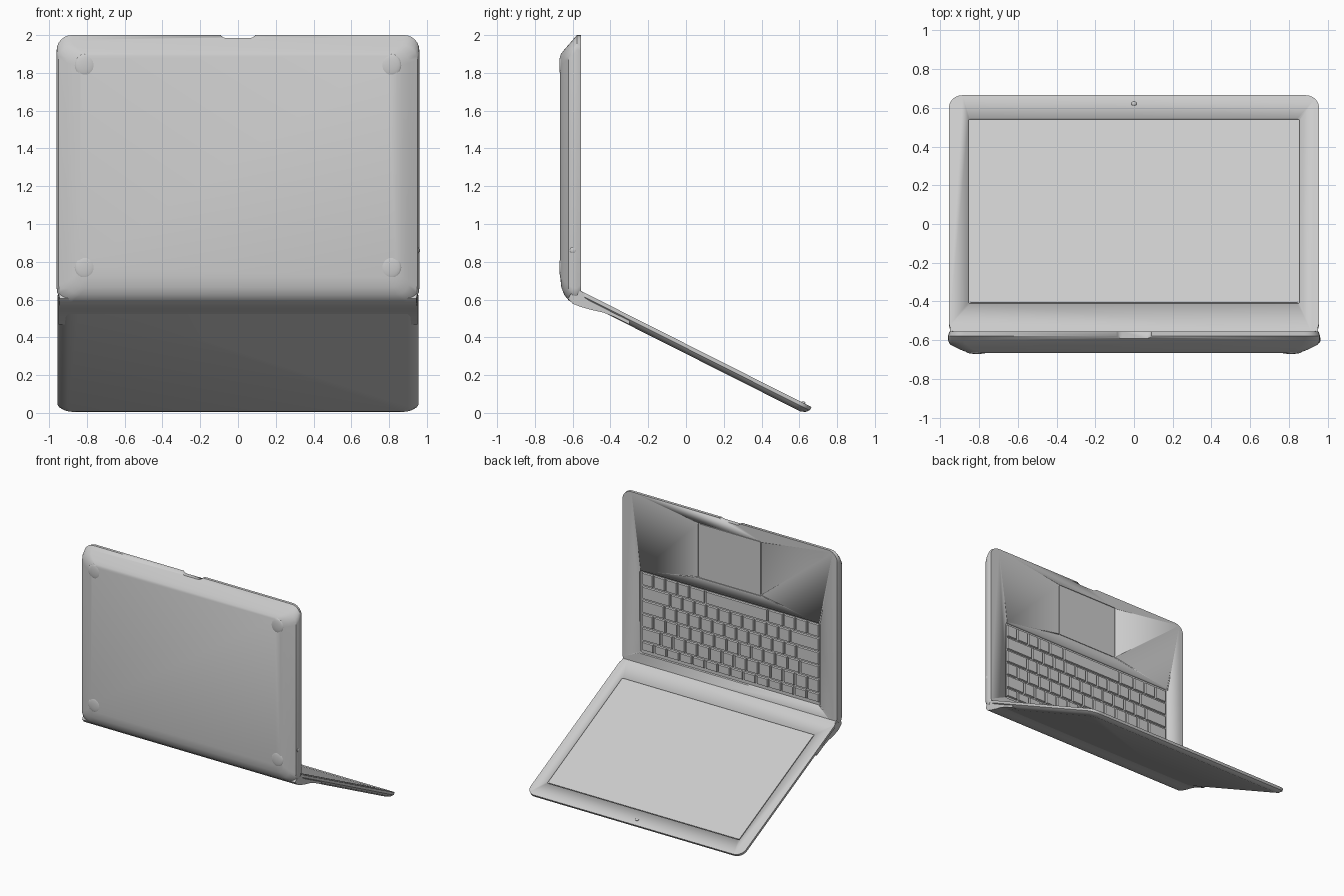
import bpy, bmesh, math
from mathutils import Matrix, Vector

if "Cube" in bpy.data.objects:
    bpy.data.objects.remove(bpy.data.objects["Cube"])

S, C = 0.450, 0.893      # slope of the tilted screen half
# local (across, along, height) -> world for the upright base and the tilted screen
BASE = lambda a, b, w: Vector((a, w, b))
LID = lambda a, b, w: Vector((a, -0.555 + b * C + w * S, 0.645 - b * S + w * C))


def finish(name, bm, angle=30):
    bmesh.ops.recalc_face_normals(bm, faces=bm.faces)
    me = bpy.data.meshes.new(name)
    bm.to_mesh(me)
    bm.free()
    ob = bpy.data.objects.new(name, me)
    bpy.context.collection.objects.link(ob)
    bpy.ops.object.select_all(action='DESELECT')
    ob.select_set(True)
    bpy.context.view_layer.objects.active = ob
    bpy.ops.object.shade_smooth_by_angle(angle=math.radians(angle))
    return ob


def rounded(x0, x1, b0, b1, r, n=6):
    pts = []
    corners = [(x1 - r, b1 - r), (x0 + r, b1 - r), (x0 + r, b0 + r), (x1 - r, b0 + r)]
    for k, (cx, cb) in enumerate(corners):
        for i in range(n + 1):
            t = math.radians(90 * k + 90 * i / n)
            pts.append((cx + r * math.cos(t), cb + r * math.sin(t)))
    return pts


def add_loft(bm, frame, rings):
    """rings: (height, x0, x1, b0, b1, corner radius)"""
    loops = [[bm.verts.new(frame(a, b, w)) for a, b in rounded(*r)] for w, *r in rings]
    n = len(loops[0])
    for lo, hi in zip(loops, loops[1:]):
        for i in range(n):
            bm.faces.new((lo[i], lo[(i + 1) % n], hi[(i + 1) % n], hi[i]))
    bm.faces.new(loops[0])
    bm.faces.new(loops[-1])


def loft(name, frame, rings):
    bm = bmesh.new()
    add_loft(bm, frame, rings)
    return finish(name, bm)


def cut(ob, frame, w0, w1, *rect):
    cutter = loft("cutter", frame, [(w0, *rect), (w1, *rect)])
    cutter.hide_render = True
    mod = ob.modifiers.new("cut", 'BOOLEAN')
    mod.object, mod.operation, mod.solver = cutter, 'DIFFERENCE', 'EXACT'
    bpy.context.view_layer.objects.active = ob
    bpy.ops.object.modifier_apply(modifier=mod.name)
    bpy.data.objects.remove(cutter)


def dome(name, loc, size):
    bm = bmesh.new()
    bmesh.ops.create_uvsphere(bm, u_segments=20, v_segments=10, radius=1,
                              matrix=Matrix.Translation(loc) @ Matrix.Diagonal((*size, 1)))
    return finish(name, bm, 60)


# upright keyboard half, underside bevelled towards -y
base = loft("keyboard_base", BASE, [
    (-0.555, -0.953, 0.953, 0.600, 2.000, 0.08),
    (-0.578, -0.960, 0.960, 0.580, 2.000, 0.08),
    (-0.600, -0.960, 0.960, 0.582, 1.974, 0.08),
    (-0.622, -0.950, 0.950, 0.597, 1.949, 0.08),
    (-0.645, -0.905, 0.905, 0.625, 1.922, 0.07),
    (-0.660, -0.867, 0.867, 0.665, 1.903, 0.06),
    (-0.666, -0.840, 0.840, 0.720, 1.890, 0.05)])
cut(base, BASE, -0.573, -0.5, -0.80, 0.80, 0.725, 1.39, 0.015)     # keyboard well
cut(base, BASE, -0.561, -0.5, -0.28, 0.28, 1.47, 1.91, 0.012)      # trackpad well
cut(base, BASE, -0.70, -0.5, -0.10, 0.10, 1.984, 2.10, 0.04)       # finger notch

# trackpad plate
loft("trackpad", BASE, [(-0.562, -0.273, 0.273, 1.477, 1.903, 0.01),
                        (-0.556, -0.273, 0.273, 1.477, 1.903, 0.01)])

# keys, from the function row at the hinge to the space bar row
rows = [[1] * 14, [1] * 13 + [1.6], [1.6] + [1] * 13, [1.9] + [1] * 11 + [1.9],
        [2.4] + [1] * 10 + [2.4], [1, 1, 1, 1.3, 5.2, 1.3, 1, 1, 1, 1]]
heights = [0.75, 1.05, 1.05, 1.05, 1.05, 1.05]
bm = bmesh.new()
z0, z1, x0, x1, gap = 0.745, 1.380, -0.79, 0.79, 0.006
z = z0
for row, h in zip(rows, heights):
    dz = (z1 - z0) * h / sum(heights)
    x = x0
    for wgt in row:
        dx = (x1 - x0) * wgt / sum(row)
        a = (x + gap, x + dx - gap, z + gap, z + dz - gap)
        b = (a[0] + 0.004, a[1] - 0.004, a[2] + 0.004, a[3] - 0.004)
        foot = [bm.verts.new((px, -0.574, pz)) for px, pz in
                ((a[0], a[2]), (a[1], a[2]), (a[1], a[3]), (a[0], a[3]))]
        top = [bm.verts.new((px, -0.560, pz)) for px, pz in
               ((b[0], b[2]), (b[1], b[2]), (b[1], b[3]), (b[0], b[3]))]
        bm.faces.new(foot)
        bm.faces.new(top)
        for i in range(4):
            bm.faces.new((foot[i], foot[(i + 1) % 4], top[(i + 1) % 4], top[i]))
        x += dx
    z += dz
finish("keys", bm)

# tilted screen half
lid = loft("screen_lid", LID, [
    (0.000, -0.955, 0.955, -0.02, 1.366, 0.07),
    (-0.020, -0.955, 0.955, -0.02, 1.364, 0.07),
    (-0.036, -0.940, 0.940, 0.00, 1.350, 0.07),
    (-0.047, -0.900, 0.900, 0.03, 1.325, 0.06)])
cut(lid, LID, -0.010, 0.05, -0.855, 0.855, 0.162, 1.232, 0.012)    # display recess

# glass panel with a thin gap around it
loft("display", LID, [(-0.012, -0.847, 0.847, 0.170, 1.224, 0.01),
                      (-0.005, -0.847, 0.847, 0.170, 1.224, 0.01)])

# hinge cover joining both halves
profile = [(-0.556, 0.644), (-0.60, 0.645), (-0.625, 0.605), (-0.600, 0.578), (-0.56, 0.562),
           (-0.50, 0.545), (-0.44, 0.532), (-0.38, 0.508), (-0.30, 0.469), (-0.30, 0.500)]
bm = bmesh.new()
ends = [[bm.verts.new((sx * (0.945 if j in (2, 3) else 0.95), y, zz))
         for j, (y, zz) in enumerate(profile)] for sx in (-1, 1)]
n = len(profile)
for i in range(n):
    bm.faces.new((ends[0][i], ends[0][(i + 1) % n], ends[1][(i + 1) % n], ends[1][i]))
for e in ends:
    bm.faces.new(e)
finish("hinge_cover", bm, 35)

# webcam, side port and rubber feet
dome("webcam", LID(0, 1.316, 0), (0.014, 0.012, 0.008))
dome("side_port", (0.955, -0.597, 0.86), (0.008, 0.018, 0.018))
for side in (-1, 1):
    for fz in (0.77, 1.84):
        dome("rubber_foot", (side * 0.81, -0.660, fz), (0.055, 0.011, 0.06))
